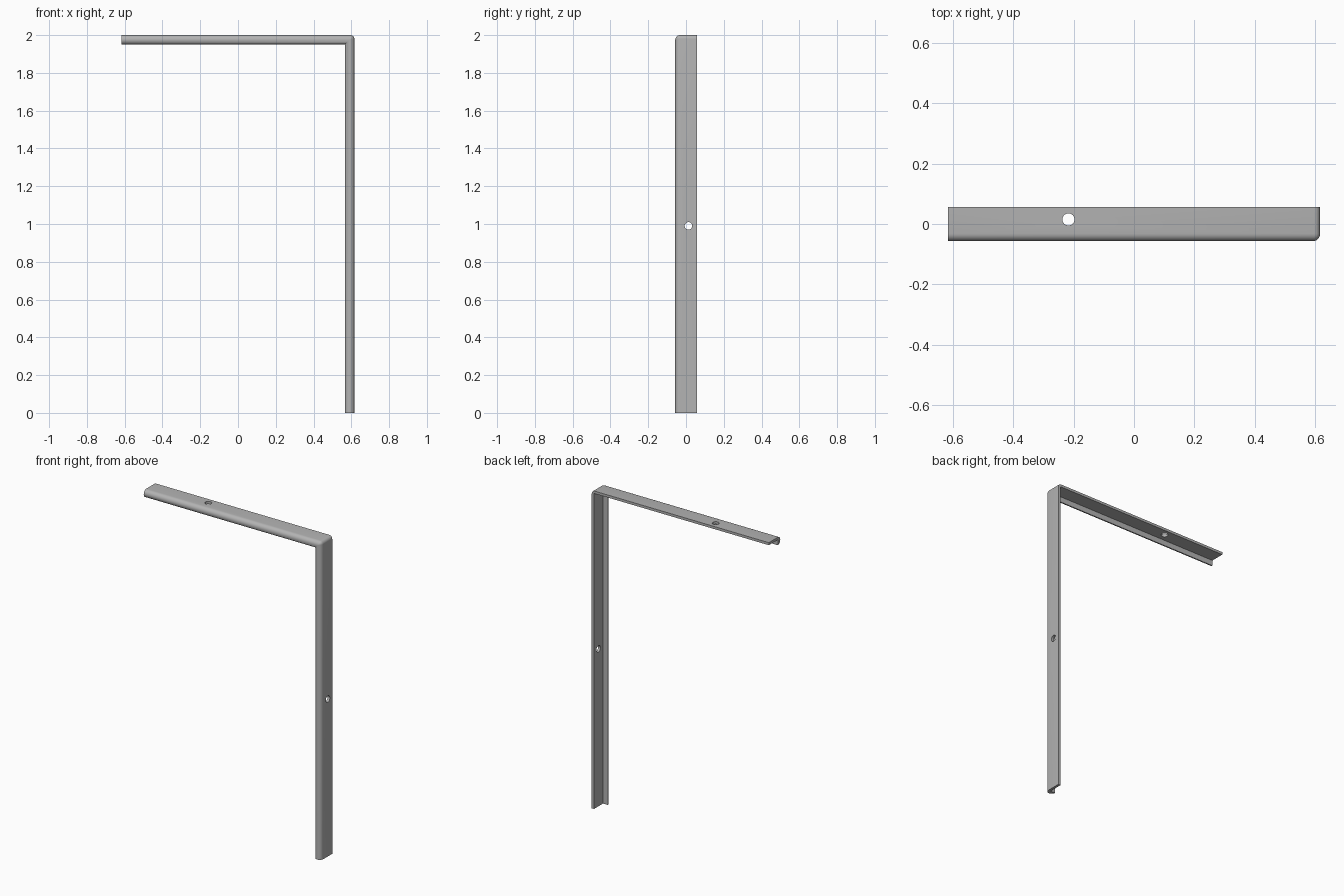
import bpy, bmesh, math
from mathutils import Vector

cube = bpy.data.objects.get("Cube")
if cube:
    bpy.data.objects.remove(cube, do_unlink=True)

HALF_X, HALF_Y, TOP = 0.616, 0.057, 2.0
FLANGE = 0.016      # flange thickness
BEAD = 0.025        # radius of the rounded front lip
BEND = 0.02         # outer radius of the corner

metal = bpy.data.materials.new("grey metal")
metal.use_nodes = True
grey = (0.45, 0.45, 0.45, 1)
metal.diffuse_color = grey
metal.node_tree.nodes["Principled BSDF"].inputs["Base Color"].default_value = grey

# Cross-section as (depth inward from the outer face, y)
profile = [(FLANGE, HALF_Y), (0, HALF_Y)]
for i in range(13):
    a = math.pi * i / 12
    profile.append((BEAD - BEAD * math.cos(a), -HALF_Y + BEAD - BEAD * math.sin(a)))
profile.append((FLANGE, -HALF_Y + BEAD))


def corner_point(depth, y, angle):
    """Point on the bend: rounded on the outside, mitred on the inside."""
    inset = max(depth, BEND)
    r = inset - depth
    return Vector((HALF_X - inset + r * math.cos(angle), y,
                   TOP - inset + r * math.sin(angle)))


# Sweep the section up the upright, round the bend and along the arm
sections = [[Vector((HALF_X - d, y, 0)) for d, y in profile]]
for i in range(7):
    sections.append([corner_point(d, y, math.pi / 2 * i / 6) for d, y in profile])
sections.append([Vector((-HALF_X, y, TOP - d)) for d, y in profile])

bm = bmesh.new()
rings = [[bm.verts.new(p) for p in s] for s in sections]
n = len(profile)
for a, b in zip(rings, rings[1:]):
    for i in range(n):
        j = (i + 1) % n
        bm.faces.new((a[i], a[j], b[j], b[i]))
bm.faces.new(rings[0])
bm.faces.new(rings[-1])
bmesh.ops.remove_doubles(bm, verts=bm.verts, dist=1e-5)
bmesh.ops.recalc_face_normals(bm, faces=bm.faces)
mesh = bpy.data.meshes.new("angle_trim")
bm.to_mesh(mesh)
bm.free()
trim = bpy.data.objects.new("angle_trim", mesh)
bpy.context.collection.objects.link(trim)
mesh.materials.append(metal)


# Screw holes through the flanges
def drill(location, rotation):
    bpy.ops.mesh.primitive_cylinder_add(vertices=32, radius=0.02, depth=0.1,
                                        location=location, rotation=rotation)
    cutter = bpy.context.object
    cutter.name = "hole_cutter"
    cutter.hide_render = True
    cutter.data.materials.append(metal)
    bpy.context.view_layer.objects.active = trim
    mod = trim.modifiers.new("hole", 'BOOLEAN')
    mod.operation = 'DIFFERENCE'
    mod.solver = 'EXACT'
    mod.object = cutter
    bpy.ops.object.modifier_apply(modifier=mod.name)
    bpy.data.objects.remove(cutter, do_unlink=True)


drill((-0.217, 0.015, TOP), (0, 0, 0))
drill((HALF_X, 0.013, 0.99), (0, math.pi / 2, 0))

bpy.ops.object.select_all(action='DESELECT')
trim.select_set(True)
bpy.context.view_layer.objects.active = trim
bpy.ops.object.shade_smooth_by_angle(angle=math.radians(35))
